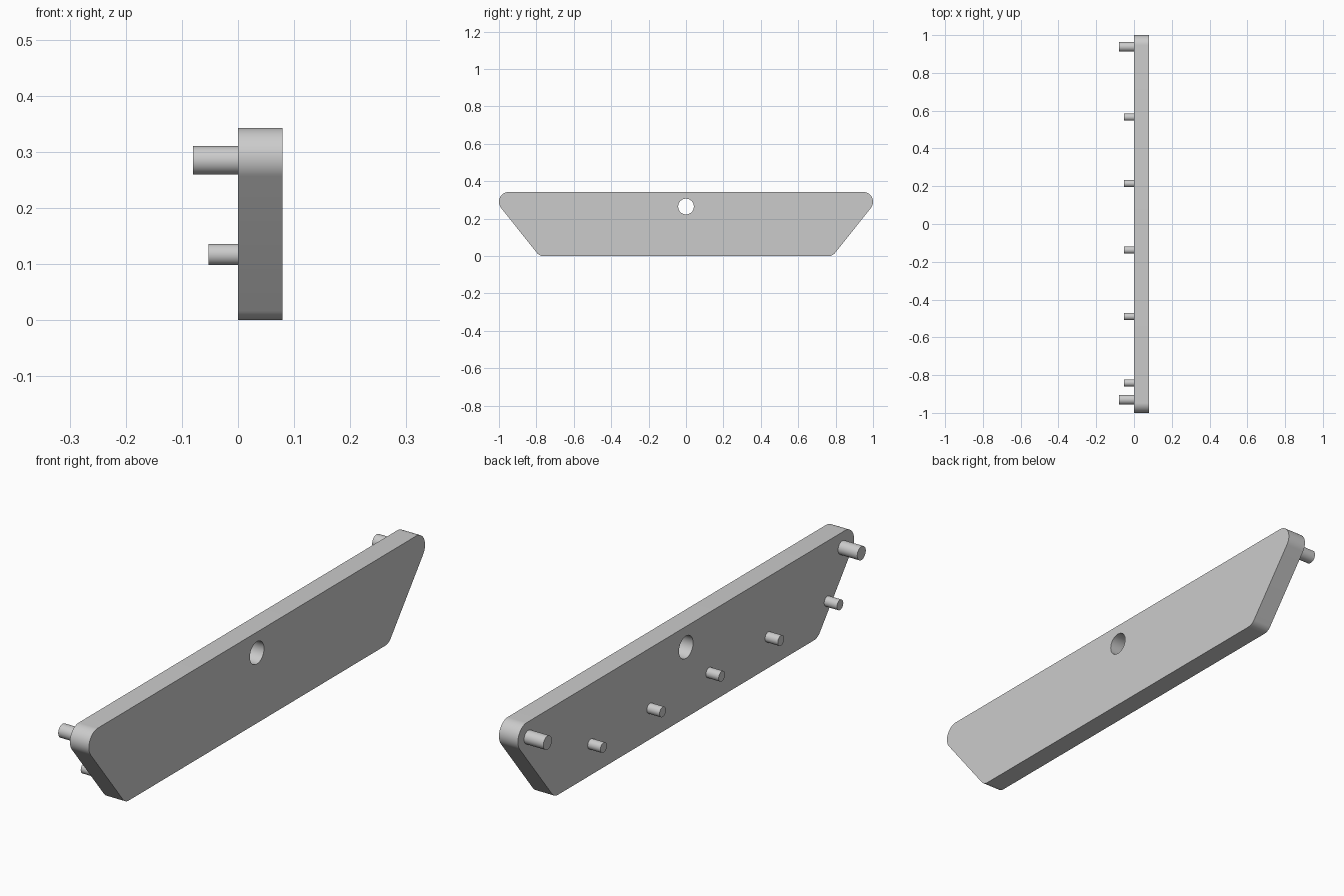
import bpy
from math import radians, sin, cos, pi

if "Cube" in bpy.data.objects:
    bpy.data.objects.remove(bpy.data.objects["Cube"])

THICK = 0.079
UPRIGHT = (pi / 2, 0, pi / 2)  # local x, y, z -> world y, z, x


def arc(cy, cz, r, start, end, n):
    angles = [radians(start + (end - start) * i / n) for i in range(n + 1)]
    return [(cy + r * cos(a), cz + r * sin(a)) for a in angles]


def finish(obj, name):
    obj.name = obj.data.name = name
    bpy.ops.object.select_all(action='DESELECT')
    obj.select_set(True)
    bpy.context.view_layer.objects.active = obj
    bpy.ops.object.shade_smooth_by_angle(angle=radians(30))


def plate(name, loops):
    curve = bpy.data.curves.new(name, 'CURVE')
    curve.dimensions = '2D'
    curve.fill_mode = 'BOTH'
    curve.extrude = THICK / 2
    for pts in loops:
        spline = curve.splines.new('POLY')
        spline.points.add(len(pts) - 1)
        for p, (u, v) in zip(spline.points, pts):
            p.co = (u, v, 0, 1)
        spline.use_cyclic_u = True
    obj = bpy.data.objects.new(name, curve)
    obj.location.x = THICK / 2
    obj.rotation_euler = UPRIGHT
    bpy.context.collection.objects.link(obj)
    bpy.ops.object.select_all(action='DESELECT')
    obj.select_set(True)
    bpy.context.view_layer.objects.active = obj
    bpy.ops.object.convert(target='MESH')
    finish(bpy.context.object, name)


def peg(name, y, z, radius, length, embed=0.004):
    bpy.ops.mesh.primitive_cylinder_add(
        vertices=48, radius=radius, depth=length + embed,
        location=((embed - length) / 2, y, z), rotation=(0, pi / 2, 0))
    finish(bpy.context.object, name)


# Trapezoid plate with rounded corners and a round through hole
side = arc(0.762, 0.045, 0.045, -90, -38.7, 10) + arc(0.947, 0.29, 0.053, -38.7, 90, 24)
outline = side + [(-y, z) for y, z in reversed(side)]
hole = arc(0, 0.265, 0.042, 0, 360, 64)[:-1]
plate("plate", [outline, hole])

# Two large pegs at the upper corners
for i, y in enumerate((-0.93, 0.938)):
    peg(f"large_peg_{i + 1}", y, 0.285, 0.0255, 0.08)

# Row of five small pegs
for i in range(5):
    peg(f"small_peg_{i + 1}", -0.841 + 0.3517 * i, 0.117, 0.019, 0.053)
